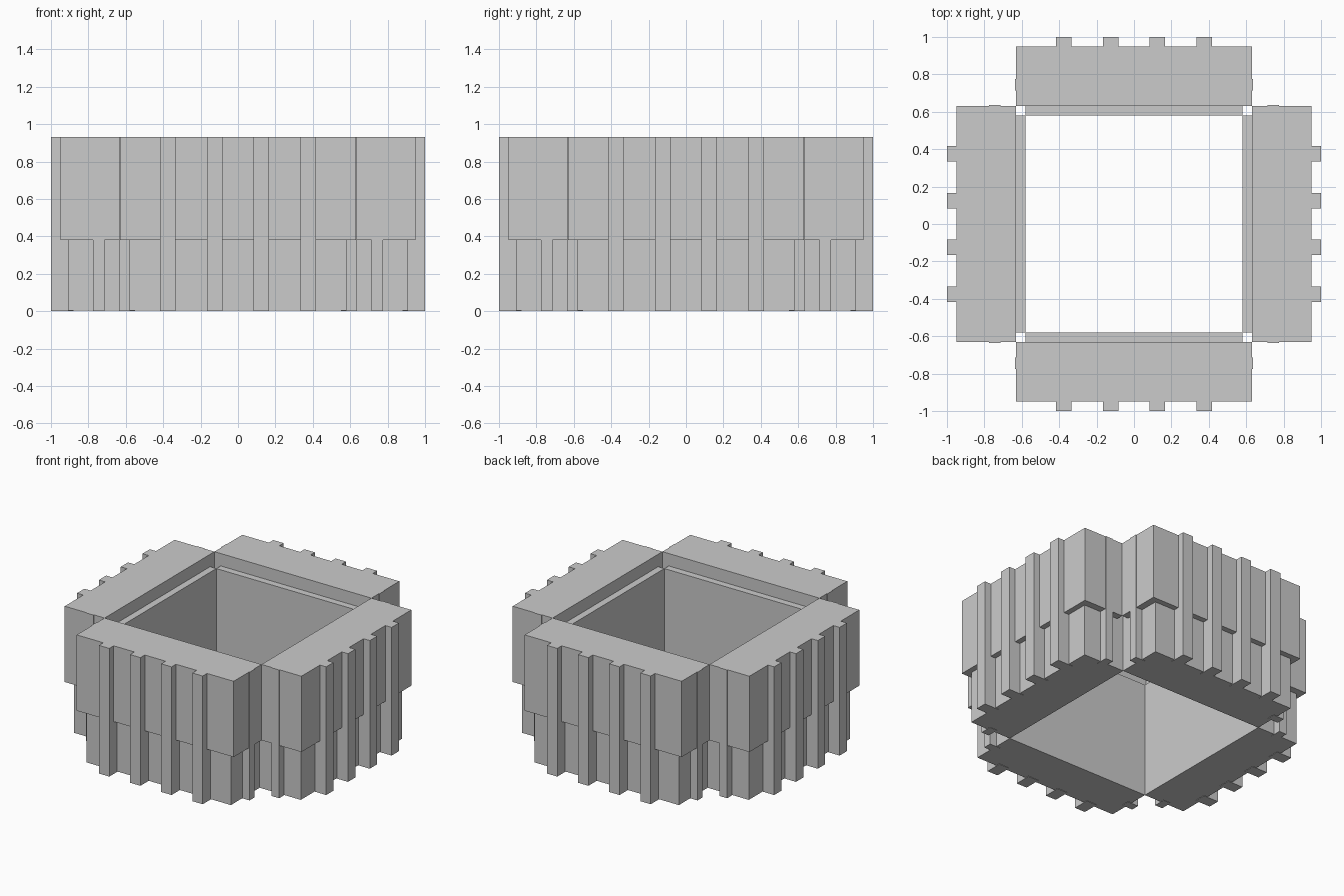
import bpy, bmesh, math
from mathutils import Matrix, Vector

if "Cube" in bpy.data.objects:
    bpy.data.objects.remove(bpy.data.objects["Cube"])


def boxes(name, spans):
    """One object made of boxes given as (x0, x1, y0, y1, z0, z1)."""
    bm = bmesh.new()
    for x0, x1, y0, y1, z0, z1 in spans:
        mat = (Matrix.Translation(Vector((x0 + x1, y0 + y1, z0 + z1)) / 2)
               @ Matrix.Diagonal((x1 - x0, y1 - y0, z1 - z0, 1)))
        bmesh.ops.create_cube(bm, size=1, matrix=mat)
    me = bpy.data.meshes.new(name)
    bm.to_mesh(me)
    bm.free()
    ob = bpy.data.objects.new(name, me)
    bpy.context.collection.objects.link(ob)
    return ob


TOP = 0.93

# overhanging upper block
upper = boxes("upper_block", [(-0.63, 0.63, -0.95, -0.63, 0.38, TOP)])
# recessed lower block, whose inner lip forms the ledge
lower = boxes("lower_block", [(-0.58, 0.58, -0.91, -0.58, 0.003, 0.84)])
# full-height ribs on the outer face and one on each end
rib_spans = [(x - 0.042, x + 0.042, -1.0, -0.88, 0, TOP)
             for x in (-0.375, -0.125, 0.125, 0.375)]
rib_spans += [(-0.635, -0.55, -0.775, -0.715, 0, TOP),
              (0.55, 0.635, -0.775, -0.715, 0, TOP)]
ribs = boxes("ribs", rib_spans)

# fuse the parts into a single wall mesh
for part in (lower, ribs):
    mod = upper.modifiers.new("union", 'BOOLEAN')
    mod.operation = 'UNION'
    mod.solver = 'EXACT'
    mod.object = part
deps = bpy.context.evaluated_depsgraph_get()
wall_mesh = bpy.data.meshes.new_from_object(upper.evaluated_get(deps))
wall_mesh.name = "wall"
for part in (upper, lower, ribs):
    bpy.data.objects.remove(part)

# four walls around the centre
for i, side in enumerate(("front", "right", "back", "left")):
    wall = bpy.data.objects.new(side + "_wall", wall_mesh)
    wall.rotation_euler.z = i * math.pi / 2
    bpy.context.collection.objects.link(wall)
